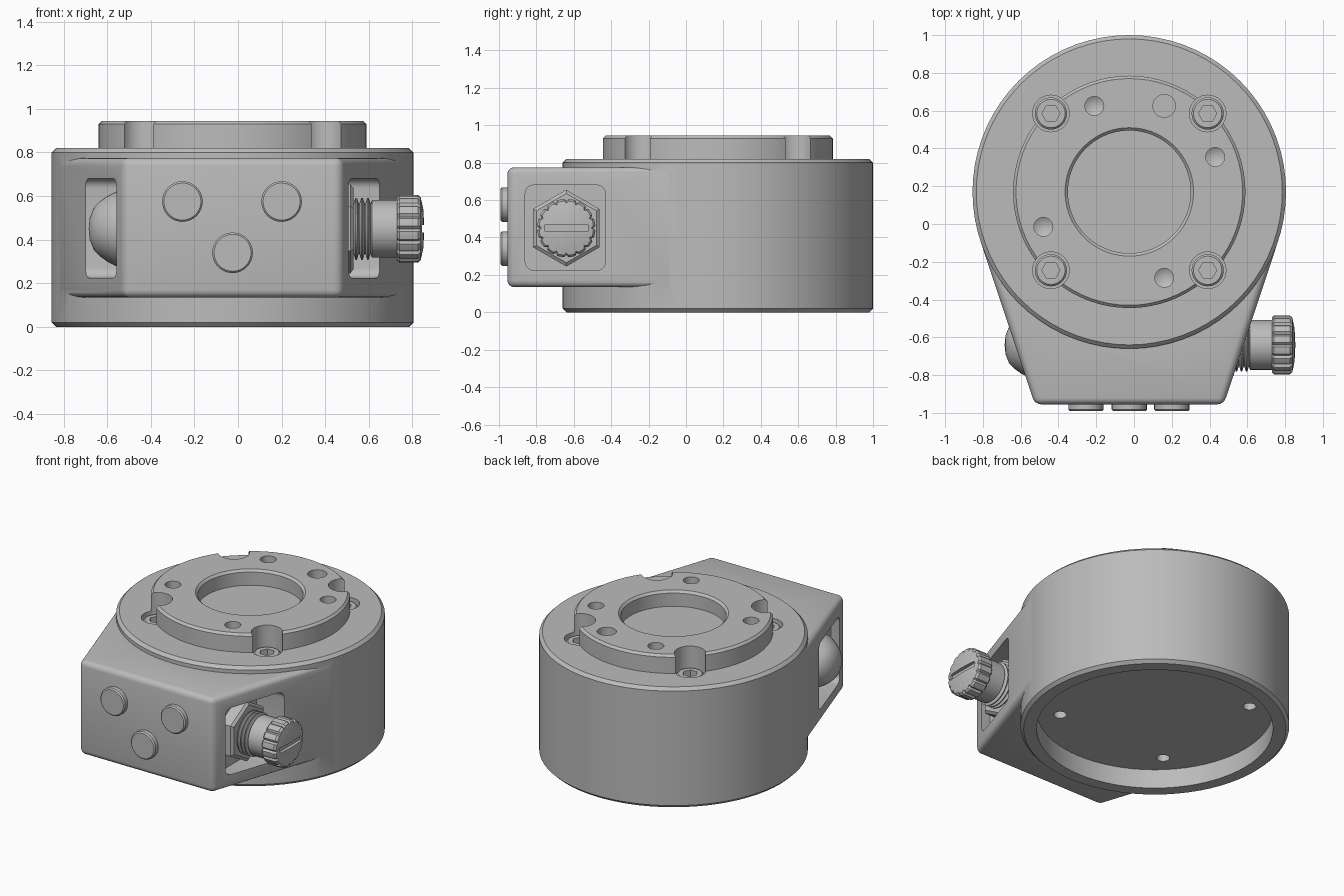
import bpy, bmesh, math
from mathutils import Matrix, Vector

old = bpy.data.objects.get("Cube")
if old:
    bpy.data.objects.remove(old, do_unlink=True)

CX, CY = -0.025, 0.17      # axis of the round body
R = 0.83                   # body radius
PY, PZ = -0.64, 0.45       # axis of the side fittings

gray = bpy.data.materials.new("light_gray_metal")
gray.use_nodes = True
gray.diffuse_color = (0.5, 0.5, 0.5, 1)
for node in gray.node_tree.nodes:
    if node.type == 'BSDF_PRINCIPLED':
        node.inputs["Base Color"].default_value = (0.5, 0.5, 0.5, 1)


def finish(name, bm):
    bmesh.ops.recalc_face_normals(bm, faces=bm.faces)
    mesh = bpy.data.meshes.new(name)
    bm.to_mesh(mesh)
    bm.free()
    obj = bpy.data.objects.new(name, mesh)
    bpy.context.collection.objects.link(obj)
    mesh.materials.append(gray)
    return obj


def lathe(name, profile, loc, axis='Z', seg=64, flute=0.0):
    """Revolve (radius, height) points; flute notches the outer rings."""
    bm = bmesh.new()
    rings = []
    for r, h in profile:
        if r == 0:
            rings.append([bm.verts.new((0, 0, h))] * seg)
            continue
        ring = []
        for i in range(seg):
            rad = r - flute if flute and i % 5 == 0 and r > 0.13 else r
            a = math.tau * i / seg
            ring.append(bm.verts.new((rad * math.cos(a), rad * math.sin(a), h)))
        rings.append(ring)
    for a, b in zip(rings, rings[1:]):
        for i in range(seg):
            j = (i + 1) % seg
            bm.faces.new(dict.fromkeys((a[i], a[j], b[j], b[i])))
    turn = {'Z': Matrix(), 'X': Matrix.Rotation(math.pi / 2, 4, 'Y'),
            '-X': Matrix.Rotation(-math.pi / 2, 4, 'Y'),
            '-Y': Matrix.Rotation(math.pi / 2, 4, 'X')}[axis]
    bm.transform(Matrix.Translation(loc) @ turn)
    return finish(name, bm)


def disc(name, r, z0, z1, loc, seg=32):
    return lathe(name, [(0, z0), (r, z0), (r, z1), (0, z1)], loc, seg=seg)


def rounded_box(name, lo, hi, radius):
    """Box whose edges along x are rounded."""
    lo, hi = Vector(lo), Vector(hi)
    bm = bmesh.new()
    bmesh.ops.create_cube(bm, size=1)
    bm.transform(Matrix.Translation((lo + hi) / 2) @ Matrix.Diagonal((*(hi - lo), 1)))
    edges = [e for e in bm.edges
             if abs((e.verts[0].co - e.verts[1].co).normalized().x) > 0.9]
    if radius:
        bmesh.ops.bevel(bm, geom=edges, offset=radius, segments=5,
                        profile=0.5, affect='EDGES')
    return finish(name, bm)


def apply(obj, mod):
    bpy.context.view_layer.objects.active = obj
    bpy.ops.object.modifier_apply(modifier=mod.name)


def combine(obj, other, operation='DIFFERENCE'):
    mod = obj.modifiers.new("combine", 'BOOLEAN')
    mod.operation = operation
    mod.solver = 'EXACT'
    mod.object = other
    apply(obj, mod)
    bpy.data.objects.remove(other, do_unlink=True)


# Round body with underside recess, top flange and centre bore
body = lathe("body", [
    (0, 0.13), (0.73, 0.13), (0.73, 0), (0.81, 0), (R, 0.02), (R, 0.8),
    (0.81, 0.82), (0.615, 0.82), (0.615, 0.93), (0.6, 0.945), (0.34, 0.945),
    (0.325, 0.93), (0.325, 0.84), (0, 0.84)], (CX, CY, 0), seg=72)

# Front housing: sides tangent to the body, hidden back inside it
corner = Vector((0.5, -0.955 - CY))
start = math.atan2(corner.y, corner.x) + math.acos(R / corner.length)
half = [corner]
for i in range(5):
    a = start + math.radians(22) * i
    rad = R if i == 0 else R - 0.02
    half.append(Vector((rad * math.cos(a), rad * math.sin(a))))
outline = half + [Vector((-p.x, p.y)) for p in reversed(half)]
bm = bmesh.new()
base = bm.faces.new([bm.verts.new((p.x + CX, p.y + CY, 0.135)) for p in outline])
top = bmesh.ops.extrude_face_region(bm, geom=[base])
bmesh.ops.translate(bm, vec=(0, 0, 0.64),
                    verts=[g for g in top["geom"] if isinstance(g, bmesh.types.BMVert)])
housing = finish("housing", bm)
bevel = housing.modifiers.new("round", 'BEVEL')
bevel.width, bevel.segments = 0.035, 4
bevel.limit_method, bevel.angle_limit = 'ANGLE', math.radians(40)
apply(housing, bevel)
combine(body, housing, 'UNION')

# Pockets on both sides of the housing
for side in (-1, 1):
    xs = sorted((CX + side * 0.465, CX + side * 1.0))
    combine(body, rounded_box("pocket", (xs[0], -0.86, 0.225),
                              (xs[1], -0.43, 0.68), 0.045))

# Counterbores with socket bolts, and matching holes underneath
for sx in (-1, 1):
    for sy in (-1, 1):
        loc = (CX + sx * 0.415, CY + sy * 0.415, 0)
        combine(body, disc("counterbore", 0.097, 0.7, 1.0, loc))
        combine(body, disc("lower_hole", 0.04, 0.05, 0.25, loc, 24))
        bolt = lathe("bolt", [(0, 0.69), (0.085, 0.69), (0.085, 0.795),
                              (0.075, 0.805), (0, 0.805)], loc, seg=32)
        combine(bolt, disc("socket", 0.048, 0.75, 0.9, loc, 6))

# Drilled holes in the flange
for x, y in ((-0.185, 0.455), (0.455, 0.185), (-0.455, -0.185), (0.185, -0.455)):
    combine(body, lathe("drill", [(0, 0.815), (0.05, 0.845), (0.05, 1), (0, 1)],
                        (CX + x, CY + y, 0), seg=24))
combine(body, disc("pin_hole", 0.06, 0.87, 1, (CX + 0.185, CY + 0.455, 0)))

# Front buttons
for x, z in ((-0.23, 0.575), (0.225, 0.575), (0, 0.34)):
    lathe("button", [(0, -0.03), (0.093, -0.03), (0.093, 0.028), (0.085, 0.036),
                     (0, 0.036)], (CX + x, -0.955, z), '-Y', 32)

# Domed cap in the right-hand pocket
lathe("domed_cap", [
    (0, 0.45), (0.178, 0.45), (0.178, 0.52), (0.17, 0.56), (0.15, 0.6),
    (0.125, 0.635), (0.1, 0.66), (0.05, 0.68), (0, 0.685)], (0, PY, PZ), '-X', 40)

# Hex nut, threaded shaft and fluted knob
lathe("hex_nut", [(0, 0.42), (0.205, 0.42), (0.205, 0.515), (0.185, 0.53), (0, 0.53)],
      (0, PY, PZ), 'X', 6)
thread = [(0, 0.5), (0.115, 0.5)]
for i in range(3):
    x = 0.53 + 0.027 * i
    thread += [(0.115, x), (0.142, x + 0.009), (0.142, x + 0.015), (0.115, x + 0.024)]
lathe("threaded_shaft", thread + [(0.132, 0.615), (0.132, 0.74), (0, 0.74)],
      (0, PY, PZ), 'X', 40)
knob = lathe("knob", [(0, 0.73), (0.145, 0.73), (0.156, 0.74), (0.156, 0.825),
                      (0.145, 0.838), (0.09, 0.85), (0, 0.855)],
             (0, PY, PZ), 'X', 80, 0.012)
combine(knob, rounded_box("slot", (0.83, PY - 0.115, PZ - 0.018),
                          (0.9, PY + 0.115, PZ + 0.018), 0))

# Smooth shading with crisp edges
bpy.ops.object.select_all(action='DESELECT')
for obj in bpy.context.collection.objects:
    if obj.type == 'MESH' and gray.name in obj.data.materials:
        obj.select_set(True)
        bpy.context.view_layer.objects.active = obj
bpy.ops.object.shade_smooth_by_angle(angle=math.radians(30))
